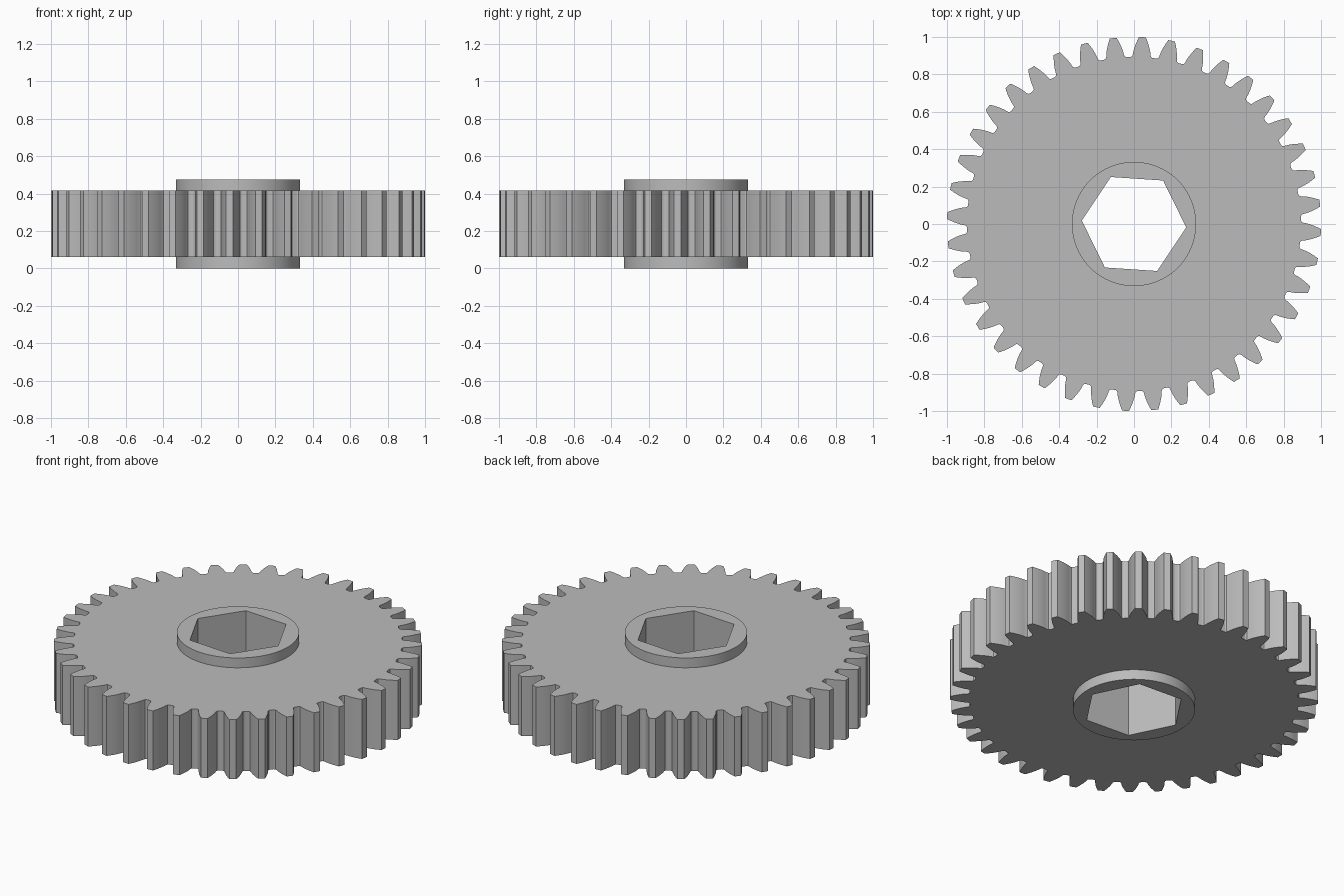
import bpy, bmesh
from math import cos, sin, tan, sqrt, acos, pi, radians

if "Cube" in bpy.data.objects:
    bpy.data.objects.remove(bpy.data.objects["Cube"])

steel = bpy.data.materials.new("plain grey")
steel.use_nodes = True
grey = (0.5, 0.5, 0.5, 1)
steel.diffuse_color = grey
steel.node_tree.nodes["Principled BSDF"].inputs["Base Color"].default_value = grey

TEETH = 40
TURN = radians(-2.6)            # angle of the first tooth
MODULE = 2 / (TEETH + 2)        # makes the tip radius 1
TIP, PITCH, ROOT = 1.0, MODULE * TEETH / 2, MODULE * (TEETH - 2.5) / 2
BASE = PITCH * cos(radians(20))
HUB_RADIUS, HUB_TOP = 0.332, 0.476
WHEEL_BOTTOM, WHEEL_TOP = 0.06, 0.417


def polar(r, a):
    return (r * cos(a), r * sin(a))


def ring(r, sides, start=0.0):
    return [polar(r, start + 2 * pi * i / sides) for i in range(sides)]


def involute(r):
    p = acos(min(1, BASE / r))
    return tan(p) - p


def gear_outline():
    """Involute teeth with small root fillets, counter-clockwise."""
    half_base = pi / (2 * TEETH) + tan(radians(20)) - radians(20)
    start, steps = ROOT + 0.012, 5
    flank = [(ROOT, half_base + 0.012), (ROOT + 0.004, half_base + 0.003)]
    for i in range(steps + 1):
        r = start + (TIP - start) * i / steps
        flank.append((r, half_base - involute(r)))
    points = []
    for t in range(TEETH):
        mid = TURN + 2 * pi * t / TEETH
        points += [polar(r, mid - a) for r, a in flank]
        points += [polar(r, mid + a) for r, a in reversed(flank)]
    return points


def wall(bm, loop, z0, z1, inward=False):
    low = [bm.verts.new((x, y, z0)) for x, y in loop]
    high = [bm.verts.new((x, y, z1)) for x, y in loop]
    for i in range(len(loop)):
        j = (i + 1) % len(loop)
        quad = [low[i], low[j], high[j], high[i]]
        bm.faces.new(quad[::-1] if inward else quad)


def cap(bm, outer, inner, z, up):
    """Flat face between an outer outline and an inner hole."""
    edges = []
    for loop in (outer, inner):
        vs = [bm.verts.new((x, y, z)) for x, y in loop]
        edges += [bm.edges.new((vs[i - 1], vs[i])) for i in range(len(vs))]
    made = bmesh.ops.triangle_fill(bm, edges=edges, use_beauty=True)["geom"]
    for f in made:
        if isinstance(f, bmesh.types.BMFace):
            f.normal_update()
            if (f.normal.z > 0) != up:
                f.normal_flip()


def finish(bm, name):
    bmesh.ops.remove_doubles(bm, verts=bm.verts, dist=0.0001)
    mesh = bpy.data.meshes.new(name)
    bm.to_mesh(mesh)
    bm.free()
    mesh.materials.append(steel)
    obj = bpy.data.objects.new(name, mesh)
    bpy.context.collection.objects.link(obj)
    bpy.ops.object.select_all(action='DESELECT')
    obj.select_set(True)
    bpy.context.view_layer.objects.active = obj
    bpy.ops.object.shade_smooth_by_angle(angle=radians(25))


teeth = gear_outline()
hub_circle = ring(HUB_RADIUS, 80)
hexagon = ring(0.28, 6, radians(-3.8))

# Toothed wheel, open at the centre where the hub passes through
bm = bmesh.new()
wall(bm, teeth, WHEEL_BOTTOM, WHEEL_TOP)
cap(bm, teeth, hub_circle, WHEEL_TOP, True)
cap(bm, teeth, hub_circle, WHEEL_BOTTOM, False)
finish(bm, "toothed_wheel")

# Hub: a collar on each side and a hexagonal bore
bm = bmesh.new()
wall(bm, hub_circle, 0, WHEEL_BOTTOM)
wall(bm, hub_circle, WHEEL_TOP, HUB_TOP)
wall(bm, hexagon, 0, HUB_TOP, inward=True)
cap(bm, hub_circle, hexagon, HUB_TOP, True)
cap(bm, hub_circle, hexagon, 0, False)
finish(bm, "hub")
